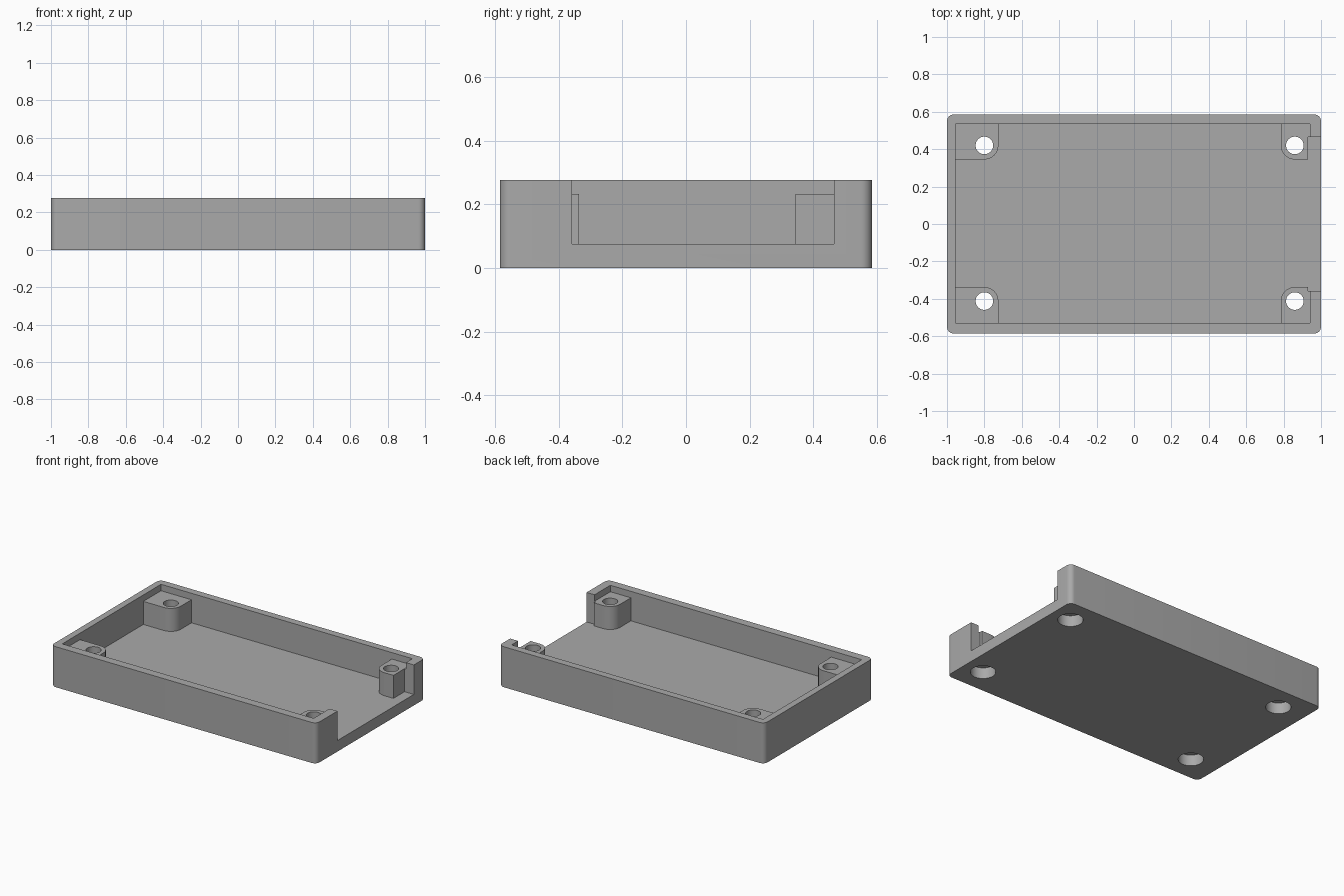
import bpy, bmesh
from math import sin, cos, pi, radians

if "Cube" in bpy.data.objects:
    bpy.data.objects.remove(bpy.data.objects["Cube"])

grey = bpy.data.materials.new("plain grey")
grey.use_nodes = True
COLOUR = (0.4, 0.4, 0.4, 1)
grey.diffuse_color = COLOUR
grey.node_tree.nodes["Principled BSDF"].inputs["Base Color"].default_value = COLOUR


def arc(cx, cy, r, start, end, steps):
    return [(cx + r * cos(start + (end - start) * i / steps),
             cy + r * sin(start + (end - start) * i / steps)) for i in range(steps + 1)]


def prism(name, outline, z0, z1):
    bm = bmesh.new()
    face = bm.faces.new([bm.verts.new((x, y, z0)) for x, y in outline])
    top = bmesh.ops.extrude_face_region(bm, geom=[face])["geom"]
    bmesh.ops.translate(bm, vec=(0, 0, z1 - z0),
                        verts=[v for v in top if isinstance(v, bmesh.types.BMVert)])
    bmesh.ops.recalc_face_normals(bm, faces=bm.faces)
    mesh = bpy.data.meshes.new(name)
    bm.to_mesh(mesh)
    bm.free()
    mesh.materials.append(grey)
    obj = bpy.data.objects.new(name, mesh)
    bpy.context.collection.objects.link(obj)
    return obj


def box(name, x0, x1, y0, y1, z0, z1):
    return prism(name, [(x0, y0), (x1, y0), (x1, y1), (x0, y1)], z0, z1)


def cylinder(name, x, y, r, z0, z1):
    return prism(name, arc(x, y, r, 0, 2 * pi, 48)[:-1], z0, z1)


def combine(target, tool, operation):
    mod = target.modifiers.new(operation.lower(), "BOOLEAN")
    mod.operation, mod.solver, mod.object = operation, "EXACT", tool
    bpy.context.view_layer.objects.active = target
    bpy.ops.object.modifier_apply(modifier=mod.name)
    bpy.data.objects.remove(tool)


W, D, H = 1.0, 0.585, 0.276
FLOOR, BOSS_TOP = 0.075, 0.232
CORNER, BOSS_R, HOLE_R, HEAD_R, HEAD_DEPTH = 0.035, 0.075, 0.047, 0.078, 0.075

# Outer body with rounded vertical corners
outline = []
for i, (sx, sy) in enumerate([(1, 1), (-1, 1), (-1, -1), (1, -1)]):
    outline += arc(sx * (W - CORNER), sy * (D - CORNER), CORNER, i * pi / 2, (i + 1) * pi / 2, 8)
tray = prism("tray", outline, 0, H)

# Inner cavity
combine(tray, box("cavity", -0.955, 0.94, -0.528, 0.535, FLOOR, H + 0.1), "DIFFERENCE")

# Corner screw bosses, rounded towards the middle
centres = [(x, y) for x in (-0.8, 0.86) for y in (-0.412, 0.42)]
for x, y in centres:
    sx, sy = (1 if x > 0 else -1), (1 if y > 0 else -1)
    inner = [(x - sx * BOSS_R * cos(a * pi / 16), y - sy * BOSS_R * sin(a * pi / 16))
             for a in range(9)]
    wall_x, wall_y = sx * 0.97, sy * 0.555
    shape = inner + [(wall_x, y - sy * BOSS_R), (wall_x, wall_y), (x - sx * BOSS_R, wall_y)]
    combine(tray, prism("boss", shape, FLOOR - 0.02, BOSS_TOP), "UNION")

# Open notch in the left end wall
combine(tray, box("notch", 0.93, 1.1, -0.358, 0.465, FLOOR, H + 0.1), "DIFFERENCE")

# Screw holes with wider head recesses underneath
for x, y in centres:
    combine(tray, cylinder("hole", x, y, HOLE_R, -0.1, H + 0.1), "DIFFERENCE")
    combine(tray, cylinder("recess", x, y, HEAD_R, -0.1, HEAD_DEPTH), "DIFFERENCE")

bpy.ops.object.select_all(action="DESELECT")
tray.select_set(True)
bpy.context.view_layer.objects.active = tray
bpy.ops.object.shade_smooth_by_angle(angle=radians(30))
